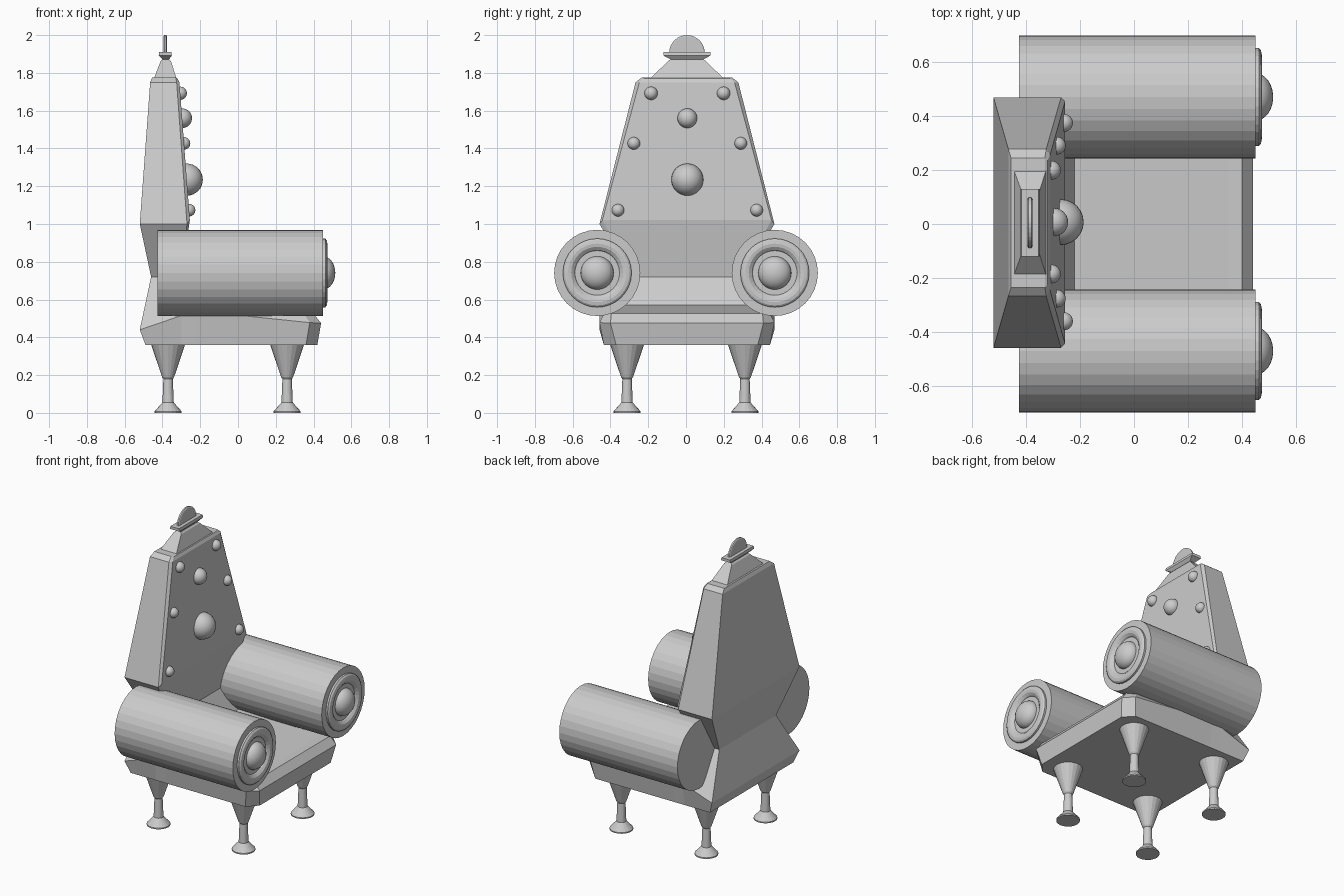
import bpy
import bmesh
import math

if "Cube" in bpy.data.objects:
    bpy.data.objects.remove(bpy.data.objects["Cube"])

YC = 0.005  # slight sideways offset of the seat body


def finish(bm, name, loc=(0, 0, 0), smooth=False):
    bmesh.ops.recalc_face_normals(bm, faces=bm.faces[:])
    me = bpy.data.meshes.new(name)
    bm.to_mesh(me)
    bm.free()
    for p in me.polygons:
        p.use_smooth = smooth
    ob = bpy.data.objects.new(name, me)
    ob.location = loc
    bpy.context.collection.objects.link(ob)
    return ob


def loft(name, rings):
    """Skin half-rings of (x, y, z), running back to front and mirrored in y."""
    bm = bmesh.new()
    R = [[bm.verts.new(p) for p in r] for r in rings]
    L = [[bm.verts.new((x, -y, z)) for x, y, z in r] for r in rings]
    n = len(rings[0])
    for i in range(len(rings) - 1):
        for S in (R, L):
            for j in range(n - 1):
                bm.faces.new((S[i][j], S[i][j + 1], S[i + 1][j + 1], S[i + 1][j]))
        for j in (0, n - 1):
            bm.faces.new((R[i][j], R[i + 1][j], L[i + 1][j], L[i][j]))
    for i in (0, len(rings) - 1):
        for j in range(n - 1):
            bm.faces.new((R[i][j], R[i][j + 1], L[i][j + 1], L[i][j]))
    return finish(bm, name, (0, YC, 0))


def lathe(name, profile, loc, along_x=False, seg=32):
    """Revolve (radius, height) pairs and cap both ends."""
    bm = bmesh.new()
    rings = []
    for r, h in profile:
        ring = []
        for k in range(seg):
            a = 2 * math.pi * k / seg
            c, s = r * math.cos(a), r * math.sin(a)
            ring.append(bm.verts.new((h, c, s) if along_x else (c, s, h)))
        rings.append(ring)
    for a, b in zip(rings, rings[1:]):
        for k in range(seg):
            m = (k + 1) % seg
            bm.faces.new((a[k], a[m], b[m], b[k]))
    bm.faces.new(rings[0])
    bm.faces.new(rings[-1])
    return finish(bm, name, loc)


def ball(name, loc, r, squash=1.0):
    bm = bmesh.new()
    bmesh.ops.create_uvsphere(bm, u_segments=24, v_segments=16, radius=r)
    bmesh.ops.scale(bm, vec=(squash, 1, 1), verts=bm.verts[:])
    return finish(bm, name, loc, True)


# Seat: tapered underside, raised side edges, pinched at the waist
loft("seat", [
    [(-.49, .44, .36), (-.30, .44, .36), (-.225, .44, .36), (.36, .44, .36), (.42, .375, .36)],
    [(-.52, .463, .44), (-.30, .463, .515), (-.225, .463, .54), (.38, .463, .478), (.44, .405, .475)],
    [(-.46, .30, .72), (-.30, .30, .72), (-.22, .42, .57), (.35, .44, .525), (.40, .40, .525)],
])

# Backrest: flares from the waist, then tapers upwards
loft("backrest", [
    [(-.46, .30, .72), (-.305, .30, .72), (-.30, .28, .72)],
    [(-.52, .463, 1.0), (-.27, .463, 1.0), (-.255, .448, 1.02)],
    [(-.465, .272, 1.75), (-.325, .272, 1.75), (-.31, .252, 1.75)],
    [(-.455, .24, 1.775), (-.33, .24, 1.775), (-.32, .23, 1.77)],
])


def box_ring(x0, x1, y, z):
    return [(x0, y, z), (x1, y, z)]


# Crest on top: tapered neck with a flared plate
loft("crest", [box_ring(*r) for r in (
    (-.445, -.325, .195, 1.77), (-.41, -.355, .10, 1.862), (-.40, -.365, .088, 1.872),
    (-.42, -.35, .125, 1.892), (-.417, -.353, .125, 1.91))])

# Upright disc standing in the crest
lathe("crest_disc", [(.088, -.009), (.094, -.005), (.094, .005), (.088, .009)],
      (-.385, YC, 1.906), True)

# Studs on the sloping front of the backrest
studs = [(0, 1.56, .052), (0, 1.235, .085)]
for y, z, r in ((.192, 1.692, .035), (.283, 1.427, .033), (.367, 1.073, .033)):
    studs += [(y, z, r), (-y, z, r)]
for y, z, r in studs:
    x = -.255 - .055 * (z - 1.02) / .73
    ball("backrest_stud", (x, y + .007, z), r)

# Rolled armrests with a ring and dome on the front end
for side in (-1, 1):
    c = (0, side * .47, .741)
    lathe("armrest", [(.228, -.425), (.228, .45)], c, True)
    lathe("armrest_ring", [(.182, .44), (.182, .462), (.172, .470), (.155, .473),
                           (.138, .470), (.122, .458), (.118, .452)], c, True)
    ball("armrest_dome", (.45, c[1], c[2]), .088, .74)

# Turned legs
leg = [(.072, 0), (.072, .008), (.03, .055), (.025, .18), (.032, .19), (.09, .362)]
for x in (-.37, .26):
    for y in (-.312, .312):
        lathe("leg", leg, (x, y, 0), seg=20)
